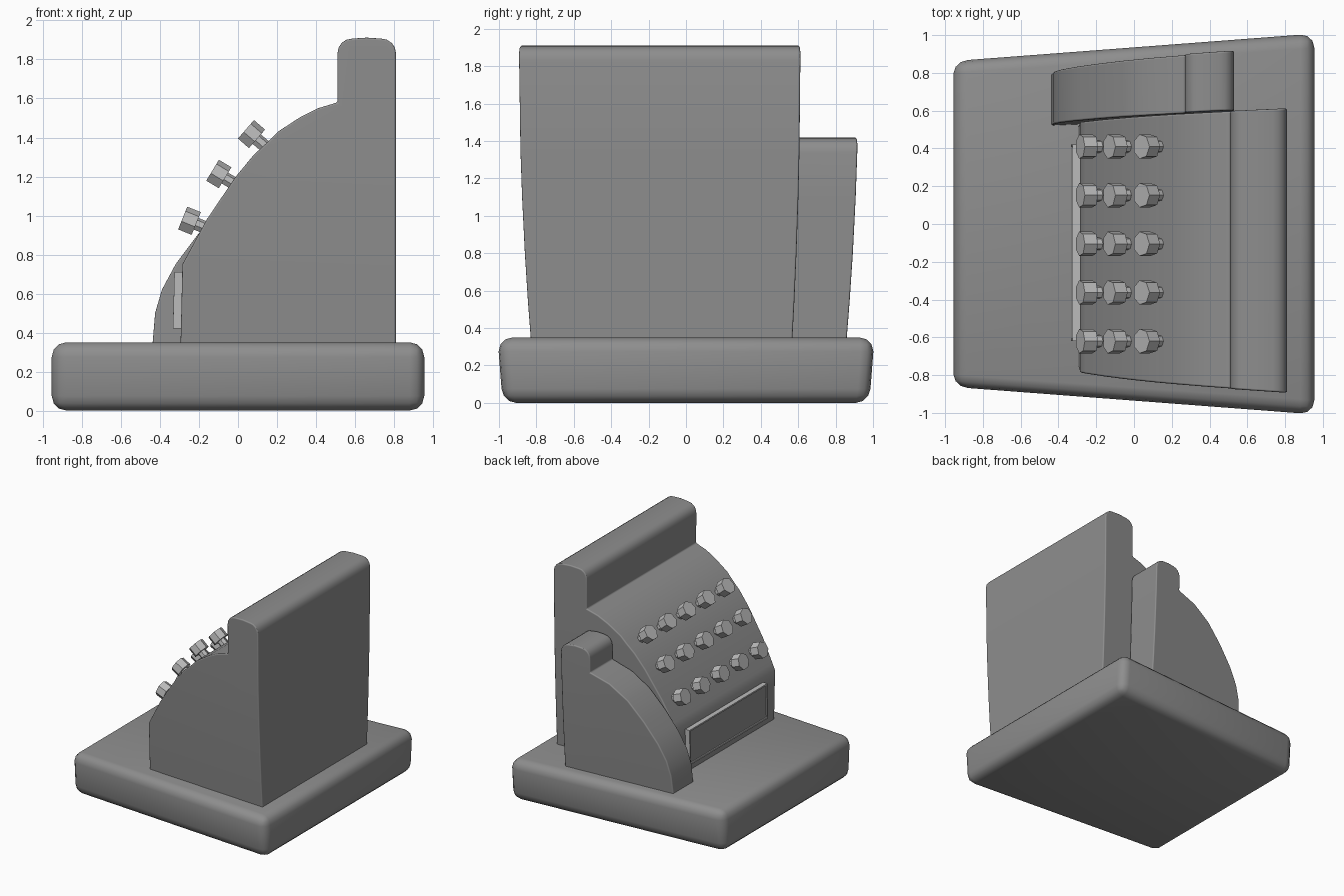
import bpy, bmesh, math
from mathutils import Vector, Matrix

if "Cube" in bpy.data.objects:
    bpy.data.objects.remove(bpy.data.objects["Cube"])


def paint(name, grey):
    mat = bpy.data.materials.new(name)
    mat.diffuse_color = (grey, grey, grey, 1)
    mat.use_nodes = True
    mat.node_tree.nodes["Principled BSDF"].inputs["Base Color"].default_value = mat.diffuse_color
    return mat


DARK = paint('dark_metal', 0.27)
LIGHT = paint('light_metal', 0.5)


def finish(bm, name, mats, smooth=True):
    bmesh.ops.recalc_face_normals(bm, faces=bm.faces)
    me = bpy.data.meshes.new(name)
    bm.to_mesh(me)
    bm.free()
    for m in mats:
        me.materials.append(m)
    if smooth:
        me.shade_smooth()
    ob = bpy.data.objects.new(name, me)
    bpy.context.collection.objects.link(ob)
    return ob


def flare(x):
    # everything gets wider towards +x
    return 0.924 + 0.075 * x


def prism(name, profile, y0, y1):
    # extrude an x/z profile along y, then flare it towards the back and top
    bm = bmesh.new()
    near = [bm.verts.new((x, y0, z)) for x, z in profile]
    far = [bm.verts.new((x, y1, z)) for x, z in profile]
    bm.faces.new(near)
    bm.faces.new(far)
    for i in range(len(profile)):
        bm.faces.new((near[i - 1], near[i], far[i], far[i - 1]))
    for z in (0.55, 0.8, 1.1, 1.35):
        bmesh.ops.bisect_plane(bm, geom=bm.verts[:] + bm.edges[:] + bm.faces[:],
                               plane_co=(0, 0, z), plane_no=(0, 0, 1))
    for v in bm.verts:
        v.co.y *= flare(v.co.x) * (1 - 0.07 * ((1.9 - v.co.z) / 1.55) ** 2)
    ob = finish(bm, name, [DARK])
    bev = ob.modifiers.new('soft_edges', 'BEVEL')
    bev.width = 0.01
    bev.segments = 3
    bev.limit_method = 'ANGLE'
    bev.angle_limit = math.radians(60)
    bev.harden_normals = True


def head(x0, x1, z_low, z_top, r):
    # rounded block rising from the top of the curve
    pts = [(x0, z_low)]
    for cx, a0 in ((x0 + r, 180), (x1 - r, 90)):
        for i in range(5):
            a = math.radians(a0 - 22.5 * i)
            pts.append((cx + r * math.cos(a), z_top - 0.005 - r + r * math.sin(a)))
    pts.insert(6, ((x0 + x1) / 2, z_top))
    return pts


# base slab
bm = bmesh.new()
bmesh.ops.create_cube(bm, size=1)
for v in bm.verts:
    v.co = (v.co.x * 1.91, v.co.y * 2.024, (v.co.z + 0.5) * 0.35)
bmesh.ops.bevel(bm, geom=bm.edges[:], offset=0.075, segments=3, profile=0.5, affect='EDGES')
for v in bm.verts:
    v.co.y *= flare(v.co.x) * (1 - 0.08 * max(0, 0.27 - v.co.z))
finish(bm, 'base', [DARK])

# main body
body = [(-0.295, 0.32), (-0.285, 0.75), (-0.16, 0.98), (-0.015, 1.195), (0.08, 1.31),
        (0.15, 1.375), (0.205, 1.43), (0.32, 1.505), (0.41, 1.55)]
body += head(0.51, 0.81, 1.58, 1.912, 0.075) + [(0.81, 0.32)]
prism('body', body, -0.9075, 0.622)

# crank housing on the side
side = [(-0.44, 0.32), (-0.425, 0.5), (-0.39, 0.62), (-0.32, 0.75), (-0.2, 0.91),
        (-0.06, 1.06), (0.1, 1.165)]
side += head(0.27, 0.53, 1.22, 1.42, 0.075) + [(0.53, 0.32)]
prism('side_housing', side, 0.63, 0.96)

# drawer panel: light frame with a dark recessed face
bm = bmesh.new()
bmesh.ops.create_cube(bm, size=1)
for v in bm.verts:
    z = 0.565 + v.co.z * 0.29
    v.co = (-0.305 + v.co.x * 0.05 + v.co.z * 0.008, -0.1 + v.co.y * 1.04, z)
front = min(bm.faces, key=lambda f: f.calc_center_median().x)
bmesh.ops.inset_region(bm, faces=[front], thickness=0.018)
bmesh.ops.inset_region(bm, faces=[front], thickness=0.002, depth=-0.008)
front.material_index = 1
finish(bm, 'drawer_panel', [LIGHT, DARK], smooth=False)

# keys: seven-sided stem and cap, standing out from the curved front
rows = [((-0.25, 0.97), 22), ((-0.1, 1.21), 31), ((0.067, 1.415), 41)]
for r, ((x, z), tilt) in enumerate(rows):
    t = math.radians(tilt)
    n = Vector((-math.cos(t), 0, math.sin(t)))
    up = Vector((math.sin(t), 0, math.cos(t)))
    rot = Matrix((up, n.cross(up), n)).transposed().to_4x4()
    # turn the corner of the seven-sided cap to face up the slope
    rot = rot @ Matrix.Rotation(math.radians(-90), 4, 'Z')
    for k in range(5):
        y = 0.41 - 0.2575 * k
        bm = bmesh.new()
        for radius, depth, off in ((0.066, 0.075, 0), (0.034, 0.11, -0.075)):
            m = Matrix.Translation(Vector((x, y, z)) + n * off) @ rot
            bmesh.ops.create_cone(bm, cap_ends=True, segments=7, radius1=radius,
                                  radius2=radius, depth=depth, matrix=m)
        finish(bm, f'key_{r + 1}_{k + 1}', [LIGHT], smooth=False)
